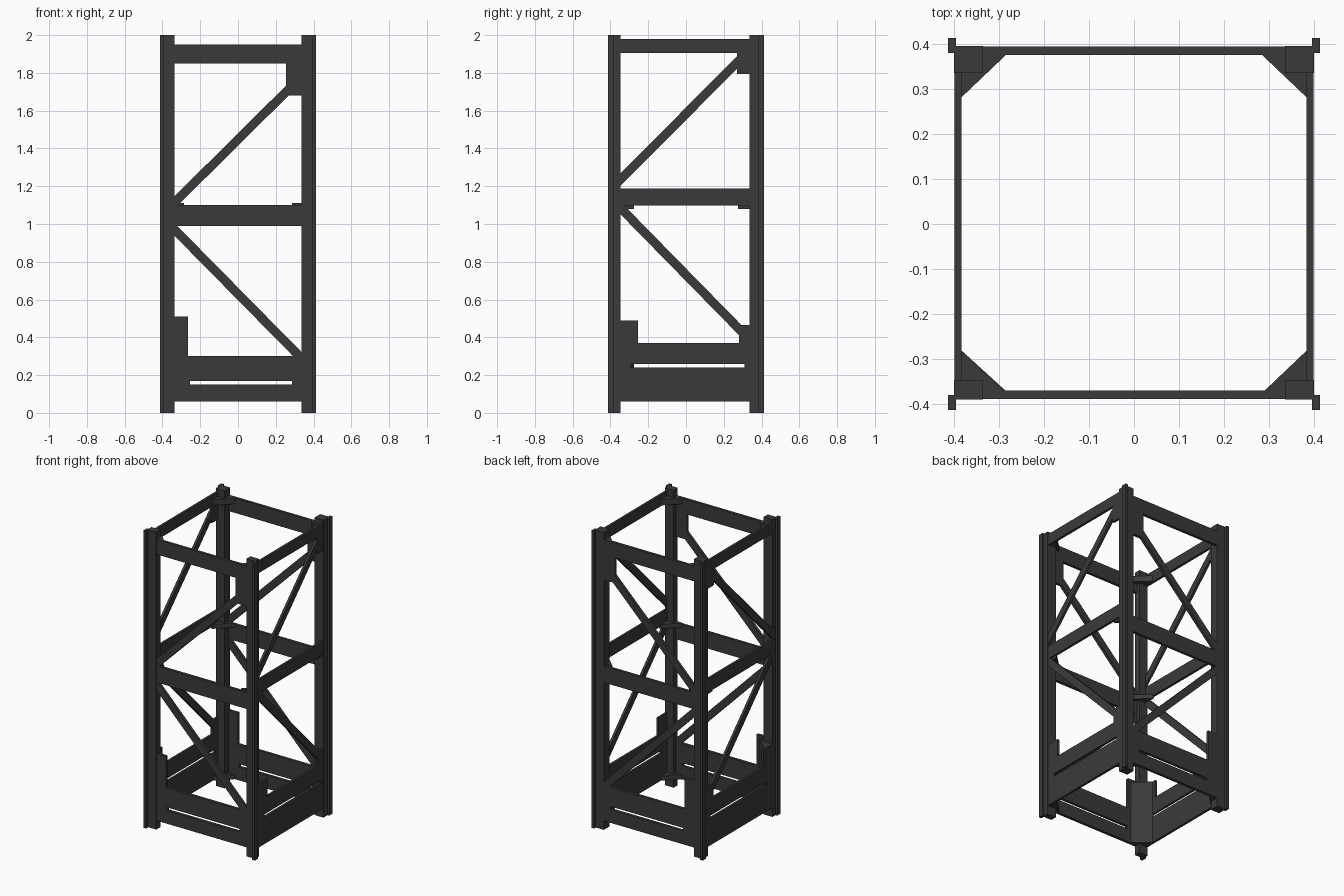
import bpy
import math

if "Cube" in bpy.data.objects:
    bpy.data.objects.remove(bpy.data.objects["Cube"])

steel = bpy.data.materials.new("dark grey steel")
steel.diffuse_color = (0.042, 0.042, 0.042, 1)
steel.use_nodes = True
steel.node_tree.nodes["Principled BSDF"].inputs["Base Color"].default_value = steel.diffuse_color


def prism(name, pts, axis, lo, hi):
    """Extrude a 2D outline along an axis: 'z' takes (x,y), 'y' takes (x,z), 'x' takes (y,z)."""
    area = sum(a[0] * b[1] - b[0] * a[1] for a, b in zip(pts, pts[1:] + pts[:1]))
    if (area < 0) != (axis == 'y'):
        pts = pts[::-1]
    place = {'z': lambda p, d: (p[0], p[1], d),
             'y': lambda p, d: (p[0], d, p[1]),
             'x': lambda p, d: (d, p[0], p[1])}[axis]
    n = len(pts)
    verts = [place(p, d) for d in (lo, hi) for p in pts]
    faces = [list(range(n))[::-1], list(range(n, 2 * n))]
    faces += [(i, (i + 1) % n, n + (i + 1) % n, n + i) for i in range(n)]
    mesh = bpy.data.meshes.new(name)
    mesh.from_pydata(verts, [], faces)
    mesh.materials.append(steel)
    ob = bpy.data.objects.new(name, mesh)
    bpy.context.collection.objects.link(ob)
    return ob


def rect(a0, a1, b0, b1):
    return [(a0, b0), (a1, b0), (a1, b1), (a0, b1)]


def brace(a, b, width):
    """Slanted bar outline with vertical ends."""
    h = width / 2 / math.cos(math.atan2(b[1] - a[1], b[0] - a[0]))
    return [(a[0], a[1] - h), (b[0], b[1] - h), (b[0], b[1] + h), (a[0], a[1] + h)]


# Corner posts with an outer edge strip and inner gusset plates
for sx, xn in ((-1, "left"), (1, "right")):
    for sy, yn in ((-1, "front"), (1, "back")):
        tag = f"{yn}_{xn}"
        yi, yo = (-0.347, -0.39) if sy < 0 else (0.335, 0.395)
        prism(f"{tag}_post", rect(sx * 0.4, sx * 0.335, yo, yi), 'z', 0, 2)
        prism(f"{tag}_post_strip", rect(sx * 0.413, sx * 0.399, sy * 0.38, sy * 0.413), 'z', 0, 2)
        prism(f"{tag}_post_lip", rect(sx * 0.4, sx * 0.395, sy * 0.38, sy * 0.413), 'z', 0, 2)
        tri = [(sx * 0.39, sy * 0.375), (sx * 0.285, sy * 0.375), (sx * 0.39, sy * 0.275)]
        for level, z0, z1 in (("top", 1.91, 1.95), ("middle", 1.08, 1.11), ("bottom", 0.06, 0.09)):
            prism(f"{tag}_{level}_gusset", tri, 'z', z0, z1)

# Tall chamfered stiffener in the front left corner
prism("corner_stiffener", [(-0.39, -0.375), (-0.28, -0.375), (-0.39, -0.275)], 'z', 0.06, 0.49)

# Wall parts as outlines: (across, z)
front_parts = {
    "top_beam": rect(-0.335, 0.335, 1.85, 1.95),
    "top_plate": rect(0.253, 0.335, 1.68, 1.85),
    "middle_beam": rect(-0.335, 0.335, 0.99, 1.10),
    "upper_brace": brace((-0.335, 1.115), (0.3, 1.745), 0.047),
    "lower_brace": brace((-0.335, 0.97), (0.335, 0.29), 0.047),
    "bottom_plate": rect(-0.335, -0.264, 0.30, 0.51),
    "skirt_upper": rect(-0.335, 0.335, 0.17, 0.30),
    "skirt_lower": rect(-0.335, 0.335, 0.06, 0.15),
    "skirt_end_a": rect(-0.335, -0.255, 0.15, 0.17),
    "skirt_end_b": rect(0.285, 0.335, 0.15, 0.17),
}
side_parts = {
    "top_beam": rect(-0.347, 0.335, 1.905, 1.98),
    "top_plate": rect(0.27, 0.335, 1.795, 1.905),
    "middle_beam": rect(-0.347, 0.335, 1.097, 1.187),
    "upper_brace": brace((-0.347, 1.235), (0.3, 1.885), 0.047),
    "lower_brace": brace((-0.347, 1.085), (0.3, 0.425), 0.047),
    "bottom_plate_a": rect(-0.347, -0.255, 0.37, 0.49),
    "bottom_plate_b": rect(0.28, 0.335, 0.37, 0.465),
    "skirt_upper": rect(-0.347, 0.335, 0.26, 0.37),
    "skirt_lower": rect(-0.347, 0.335, 0.06, 0.24),
    "skirt_end_a": rect(-0.347, -0.29, 0.24, 0.26),
    "skirt_end_b": rect(0.31, 0.335, 0.24, 0.26),
}
for part, outline in front_parts.items():
    prism(f"front_{part}", outline, 'y', -0.389, -0.37)
    prism(f"back_{part}", outline, 'y', 0.375, 0.394)
for part, outline in side_parts.items():
    prism(f"left_{part}", outline, 'x', -0.399, -0.383)
    prism(f"right_{part}", outline, 'x', 0.383, 0.399)
